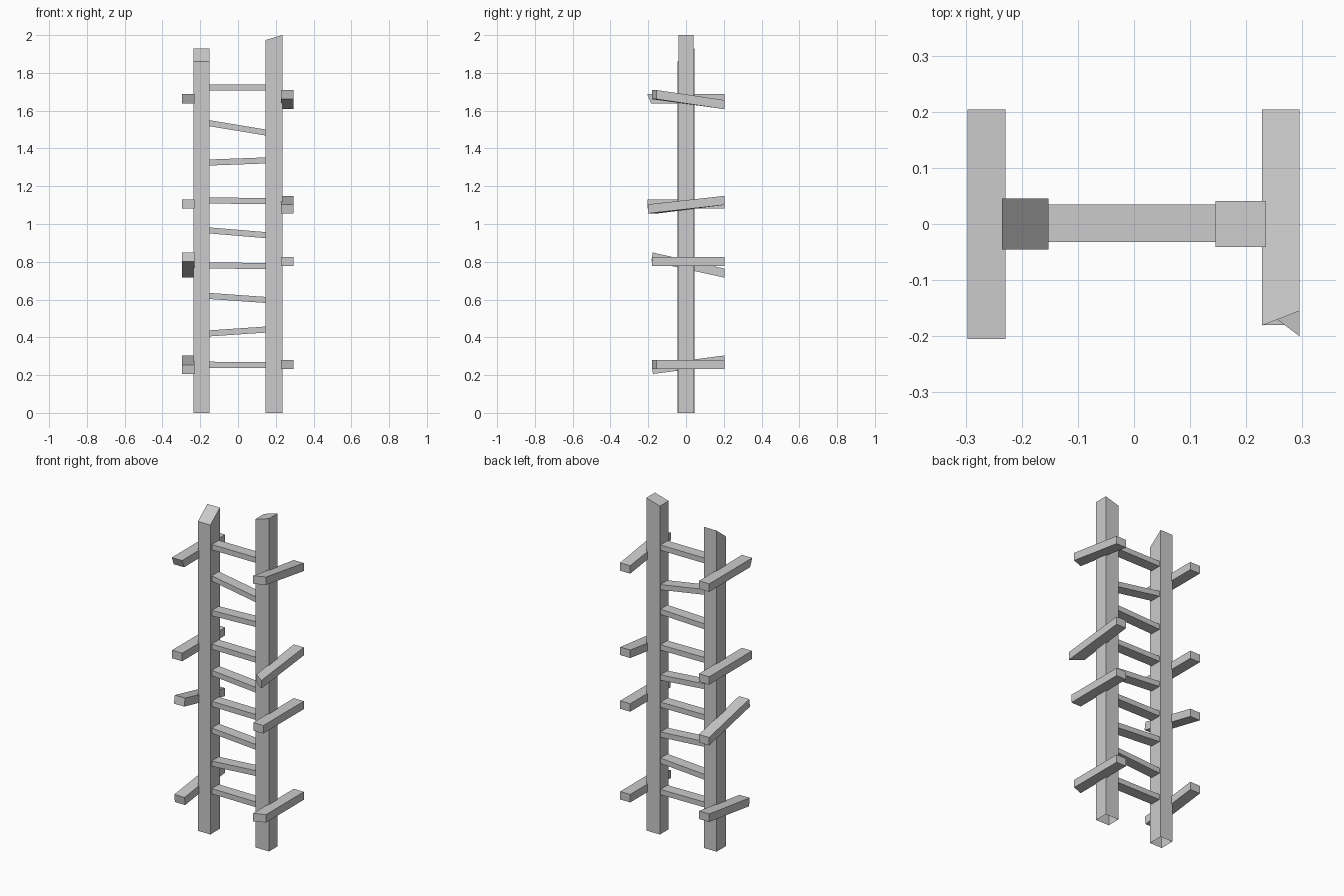
import bpy
import bmesh

cube = bpy.data.objects.get("Cube")
if cube:
    bpy.data.objects.remove(cube, do_unlink=True)

grey = bpy.data.materials.new("plain_grey")
grey.use_nodes = True
colour = (0.6, 0.6, 0.6, 1)
grey.diffuse_color = colour
grey.node_tree.nodes["Principled BSDF"].inputs["Base Color"].default_value = colour


def beam(name, xs, ys, zs, shape=None, open_bottom=False):
    """Box between the given limits; shape(v, co) may bend its corners."""
    bm = bmesh.new()
    bmesh.ops.create_cube(bm, size=1)
    if open_bottom:
        low = [f for f in bm.faces if f.normal.z < -0.5]
        bmesh.ops.delete(bm, geom=low, context='FACES_ONLY')
    for v in bm.verts:
        side = v.co.copy() * 2
        v.co = [lim[0] + (lim[1] - lim[0]) * (c + 0.5)
                for lim, c in zip((xs, ys, zs), v.co)]
        if shape:
            shape(v, side)
    mesh = bpy.data.meshes.new(name)
    bm.to_mesh(mesh)
    bm.free()
    mesh.materials.append(grey)
    obj = bpy.data.objects.new(name, mesh)
    bpy.context.collection.objects.link(obj)


# Posts with slanted sawn tops
def right_top(v, side):
    if side.z > 0:
        v.co.z = 1.895 + 0.035 * side.y


def left_top(v, side):
    if side.z > 0:
        v.co.z = 1.987 + 0.013 * side.x


beam("right_post", (-0.235, -0.152), (-0.045, 0.045), (0, 1.9), right_top, True)
beam("left_post", (0.145, 0.235), (-0.041, 0.041), (0, 2), left_top, True)

# Rungs, each with the height of its two ends
rungs = [(0.255, 0.253), (0.42, 0.442), (0.62, 0.597), (0.78, 0.778),
         (0.967, 0.94), (1.124, 1.122), (1.325, 1.337), (1.536, 1.482),
         (1.722, 1.722)]
for i, (z_a, z_b) in enumerate(rungs):
    def tilt(v, side):
        v.co.z += z_b if side.x > 0 else z_a
    beam(f"rung_{i + 1}", (-0.165, 0.16), (-0.032, 0.035), (-0.016, 0.016), tilt)

# Side pegs: side, front height, back height, front y, skew across, skew upward
pegs = [(1, 1.685, 1.632, -0.168, 0.013, 0),
        (1, 1.08, 1.125, -0.175, -0.025, 0),
        (1, 0.802, 0.802, -0.18, 0, 0),
        (1, 0.257, 0.257, -0.168, 0.013, 0),
        (-1, 1.663, 1.663, -0.195, 0, -0.01),
        (-1, 1.105, 1.105, -0.203, 0, 0),
        (-1, 0.825, 0.74, -0.18, 0, 0.004),
        (-1, 0.23, 0.28, -0.178, 0, -0.003)]
for i, (s, z_front, z_back, y_front, across, up) in enumerate(pegs):
    def cut(v, side):
        if side.y < 0:
            v.co.y = y_front + across * side.x * s + up * side.z
            v.co.z += z_front
        else:
            v.co.z += z_back
    xs = (0.228, 0.295) if s > 0 else (-0.297, -0.229)
    beam(f"side_peg_{i + 1}", xs, (-0.2, 0.204), (-0.024, 0.024), cut)
